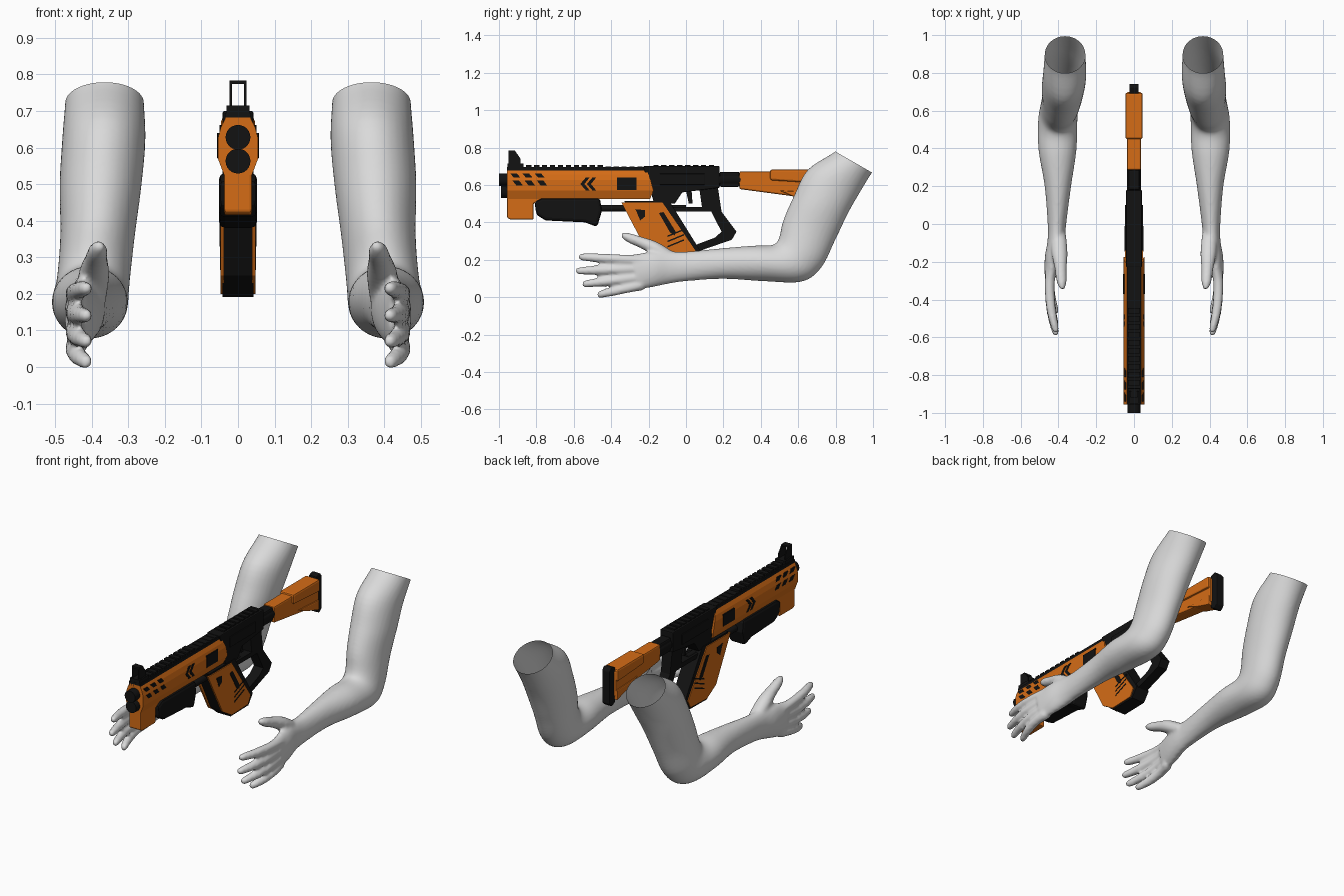
import bpy, bmesh, math
from mathutils import Vector

cube = bpy.data.objects.get("Cube")
if cube:
    bpy.data.objects.remove(cube, do_unlink=True)


def material(name, color):
    m = bpy.data.materials.new(name)
    m.use_nodes = True
    m.diffuse_color = (*color, 1)
    m.node_tree.nodes["Principled BSDF"].inputs["Base Color"].default_value = (*color, 1)
    return m


ORANGE = material("orange", (.66, .15, .008))
BLACK = material("black", (.006, .006, .006))
GREY = material("light_grey", (.7, .7, .7))


def finish(name, bm, mat, bevel=0):
    bmesh.ops.recalc_face_normals(bm, faces=bm.faces)
    me = bpy.data.meshes.new(name)
    bm.to_mesh(me)
    bm.free()
    me.materials.append(mat)
    ob = bpy.data.objects.new(name, me)
    bpy.context.collection.objects.link(ob)
    if bevel:
        mod = ob.modifiers.new("bevel", 'BEVEL')
        mod.width, mod.segments = bevel, 2
    return ob


def activate(ob):
    bpy.ops.object.select_all(action='DESELECT')
    ob.select_set(True)
    bpy.context.view_layer.objects.active = ob


def add_prism(bm, pts, x0, x1):
    """Side outline (y, z) extruded from x0 to x1."""
    a = [bm.verts.new((x0, y, z)) for y, z in pts]
    b = [bm.verts.new((x1, y, z)) for y, z in pts]
    bm.faces.new(a)
    bm.faces.new(b[::-1])
    for i in range(len(a)):
        j = (i + 1) % len(a)
        bm.faces.new((a[i], b[i], b[j], a[j]))


def prism(name, pts, half, mat, bevel=0, inner=None):
    """Centred prism, or a mirrored pair of plates when inner is given."""
    bm = bmesh.new()
    if inner is None:
        add_prism(bm, pts, -half, half)
    else:
        for s in (-1, 1):
            add_prism(bm, pts, s * inner, s * half)
    return finish(name, bm, mat, bevel)


def rect(y0, y1, z0, z1, lean=0):
    return [(y0, z0), (y1, z0), (y1 + lean, z1), (y0 + lean, z1)]


def add_loft(bm, sections, sides=24, steps=1):
    """Skin elliptical rings given as (y1, z1, y2, z2, x centre, x radius)."""
    secs = [Vector(s) for s in sections]
    path = []
    for i in range(len(secs) - 1):
        p0, p1, p2 = secs[max(i - 1, 0)], secs[i], secs[i + 1]
        p3 = secs[min(i + 2, len(secs) - 1)]
        for k in range(steps):
            t = k / steps
            path.append(p1 if steps == 1 else .5 * (2 * p1 + (p2 - p0) * t
                        + (2 * p0 - 5 * p1 + 4 * p2 - p3) * t * t
                        + (3 * p1 - p0 - 3 * p2 + p3) * t ** 3))
    path.append(secs[-1])
    rings = []
    for y1, z1, y2, z2, xc, hx in path:
        ring = []
        for k in range(sides):
            a = math.tau * k / sides
            c = math.cos(a) / 2
            ring.append(bm.verts.new((xc + hx * math.sin(a), (y1 + y2) / 2 + (y1 - y2) * c,
                                      (z1 + z2) / 2 + (z1 - z2) * c)))
        rings.append(ring)
    for r, q in zip(rings, rings[1:]):
        for k in range(sides):
            j = (k + 1) % sides
            bm.faces.new((r[k], r[j], q[j], q[k]))
    bm.faces.new(rings[0])
    bm.faces.new(rings[-1][::-1])


def round_section(x, y, z, r):
    return (y, z + r, y, z - r, x, r)


def tube(name, y0, y1, z, r, mat):
    bm = bmesh.new()
    add_loft(bm, [round_section(0, y0, z, r), round_section(0, y1, z, r)])
    ob = finish(name, bm, mat)
    activate(ob)
    bpy.ops.object.shade_smooth_by_angle()


# Arms: lofted limb, fingers and thumb fused into one smooth skin
LIMB = [(.83, .82, 1.03, .71, .365, .106), (.796, .777, .994, .665, .365, .108),
        (.65, .68, .93, .56, .367, .114), (.575, .537, .87, .455, .376, .112),
        (.52, .41, .80, .31, .384, .102), (.495, .31, .725, .16, .396, .1),
        (.46, .279, .62, .083, .404, .104), (.36, .275, .42, .085, .405, .1),
        (.2, .262, .2, .098, .403, .07), (0, .243, 0, .085, .408, .049),
        (-.09, .245, -.09, .072, .412, .046), (-.18, .242, -.17, .055, .427, .045),
        (-.29, .228, -.25, .042, .442, .032)]
FINGERS = [(.195, -.575, .216), (.152, -.59, .14), (.108, -.555, .069), (.066, -.475, .012)]
THUMB = [(.4, -.05, .19, .04), (.394, -.15, .25, .043), (.388, -.24, .292, .032),
         (.383, -.31, .318, .026), (.38, -.345, .33, .012)]


def arm(name, side):
    bm = bmesh.new()
    add_loft(bm, LIMB, 32, 5)
    for z0, tip, z1 in FINGERS:
        base, secs = -.23, []
        for t, x, r in ((0, .437, .03), (.3, .447, .026), (.65, .438, .025),
                        (.93, .418, .02), (1, .413, .011)):
            secs.append(round_section(x, base + (tip - base) * t, z0 + (z1 - z0) * t, r))
        add_loft(bm, secs, 16, 4)
    add_loft(bm, [round_section(*p) for p in THUMB], 16, 4)
    for v in bm.verts:
        v.co.x *= side
    ob = finish(name, bm, GREY)
    mod = ob.modifiers.new("fuse", 'REMESH')
    mod.mode, mod.voxel_size = 'VOXEL', .009
    mod = ob.modifiers.new("soften", 'SMOOTH')
    mod.factor, mod.iterations = .5, 6
    activate(ob)
    for m in ("fuse", "soften"):
        bpy.ops.object.modifier_apply(modifier=m)
    # open cut at the shoulder end
    bm = bmesh.new()
    bm.from_mesh(ob.data)
    bmesh.ops.bisect_plane(bm, geom=bm.verts[:] + bm.edges[:] + bm.faces[:],
                           plane_co=(0, .796, .78), plane_no=(0, .5, .87), clear_outer=True)
    bm.to_mesh(ob.data)
    bm.free()
    bpy.ops.object.shade_smooth()


arm("left_arm", 1)
arm("right_arm", -1)

# Main body: chamfered section running front to back
section = [(.034, .682), (.047, .655), (.055, .625), (.055, .57), (.038, .525)]
section += [(-x, z) for x, z in reversed(section)]
bm = bmesh.new()
front = [bm.verts.new((x, -.956, z)) for x, z in section]
back = [bm.verts.new((x, -.17 - .4 * abs(z - .58), z)) for x, z in section]
bm.faces.new(front)
bm.faces.new(back[::-1])
for i in range(len(front)):
    bm.faces.new((front[i], back[i], back[i - 1], front[i - 1]))
finish("body_shell", bm, ORANGE)
prism("front_block", [(-.956, .56), (-.956, .425), (-.94, .415), (-.815, .415), (-.815, .5),
                      (-.75, .535), (-.75, .56)], .038, ORANGE, .006)
tube("upper_barrel", -1, -.9, .628, .034, BLACK)
tube("lower_barrel", -.99, -.9, .563, .034, BLACK)

# Painted side details
for i in range(3):
    y = -.92 + i * .065
    prism("upper_vent", rect(y, y + .035, .638, .662, -.02), .051, BLACK)
    prism("lower_vent", rect(y + .012, y + .047, .598, .624, -.02), .0565, BLACK)
for y in (-.565, -.53):
    prism("chevron", [(y, .605), (y + .03, .64), (y + .05, .64), (y + .022, .605),
                      (y + .05, .57), (y + .03, .57)], .0565, BLACK)
prism("ejection_window", rect(-.37, -.265, .572, .64), .0575, BLACK)

# Top rail with teeth, and the front sight
prism("rail_base", rect(-.956, .18, .67, .695), .036, BLACK)
for i in range(26):
    y = -.94 + i * .0425
    prism("rail_tooth", rect(y, y + .028, .69, .707 if y < -.45 or y > -.2 else .698), .031, BLACK)
prism("sight_post", [(-.95, .695), (-.95, .784), (-.915, .784), (-.885, .74), (-.885, .695)],
      .023, BLACK, inner=.017)
prism("sight_bar", rect(-.95, -.915, .774, .784), .02, BLACK)
prism("sight_foot", rect(-.955, -.87, .69, .715), .031, BLACK)

# Foregrip and rod
prism("foregrip", [(-.81, .51), (-.77, .53), (-.46, .53), (-.45, .46), (-.475, .375), (-.54, .4),
                   (-.75, .41), (-.8, .44)], .052, BLACK, .016)
tube("guide_rod", -.47, .0, .475, .018, BLACK)

# Receiver, trigger and looped grip
prism("receiver", [(-.23, .7), (.18, .7), (.18, .585), (-.02, .56), (-.06, .5), (-.17, .5),
                   (-.19, .57)], .042, BLACK, .005)
prism("receiver_cheek", rect(-.14, .1, .6, .66), .048, BLACK, .003)
prism("trigger", [(.0, .57), (.03, .57), (.035, .5), (.015, .5)], .01, BLACK)
prism("grip_loop", [(.07, .59), (.17, .59), (.19, .457), (.27, .35), (.245, .307), (.06, .243),
                    (.04, .275), (.155, .318), (.19, .35), (.135, .457), (-.075, .457),
                    (-.075, .483), (.085, .483)], .03, BLACK)

# Magazine: dark core between orange side shells
prism("magazine_core", [(-.33, .515), (-.09, .515), (.075, .25), (.035, .195), (-.13, .192),
                        (-.2, .25)], .043, BLACK)
prism("magazine_shell", [(-.345, .505), (-.125, .505), (.05, .25), (.025, .205), (-.125, .2),
                         (-.21, .25)], .048, ORANGE, inner=.038)
prism("magazine_notch", [(-.27, .47), (-.22, .465), (-.22, .43), (-.245, .41)], .05, BLACK)
prism("magazine_slot", [(-.145, .45), (-.12, .455), (-.055, .35), (-.06, .33), (-.085, .345)],
      .05, BLACK)
for i in range(3):
    z = .265 + i * .028
    prism("magazine_stripe", [(-.1, z), (-.1, z + .008), (-.01, z + .045), (-.01, z + .037)],
          .0495, BLACK)

# Stock
tube("stock_tube", .17, .31, .628, .036, BLACK)
prism("stock_collar", rect(.18, .285, .59, .67), .03, BLACK, .008)
prism("stock_front", [(.285, .672), (.7, .672), (.7, .52), (.57, .54), (.285, .578)], .036,
      ORANGE, .008)
prism("stock_shell", [(.45, .682), (.695, .682), (.695, .61), (.45, .625)], .046, ORANGE, .01)
prism("stock_lower", [(.5, .57), (.695, .56), (.695, .5), (.58, .535)], .042, ORANGE, .006)
prism("butt_plate", [(.69, .69), (.725, .7), (.742, .68), (.742, .49), (.72, .47), (.69, .485)],
      .025, BLACK, .005)
